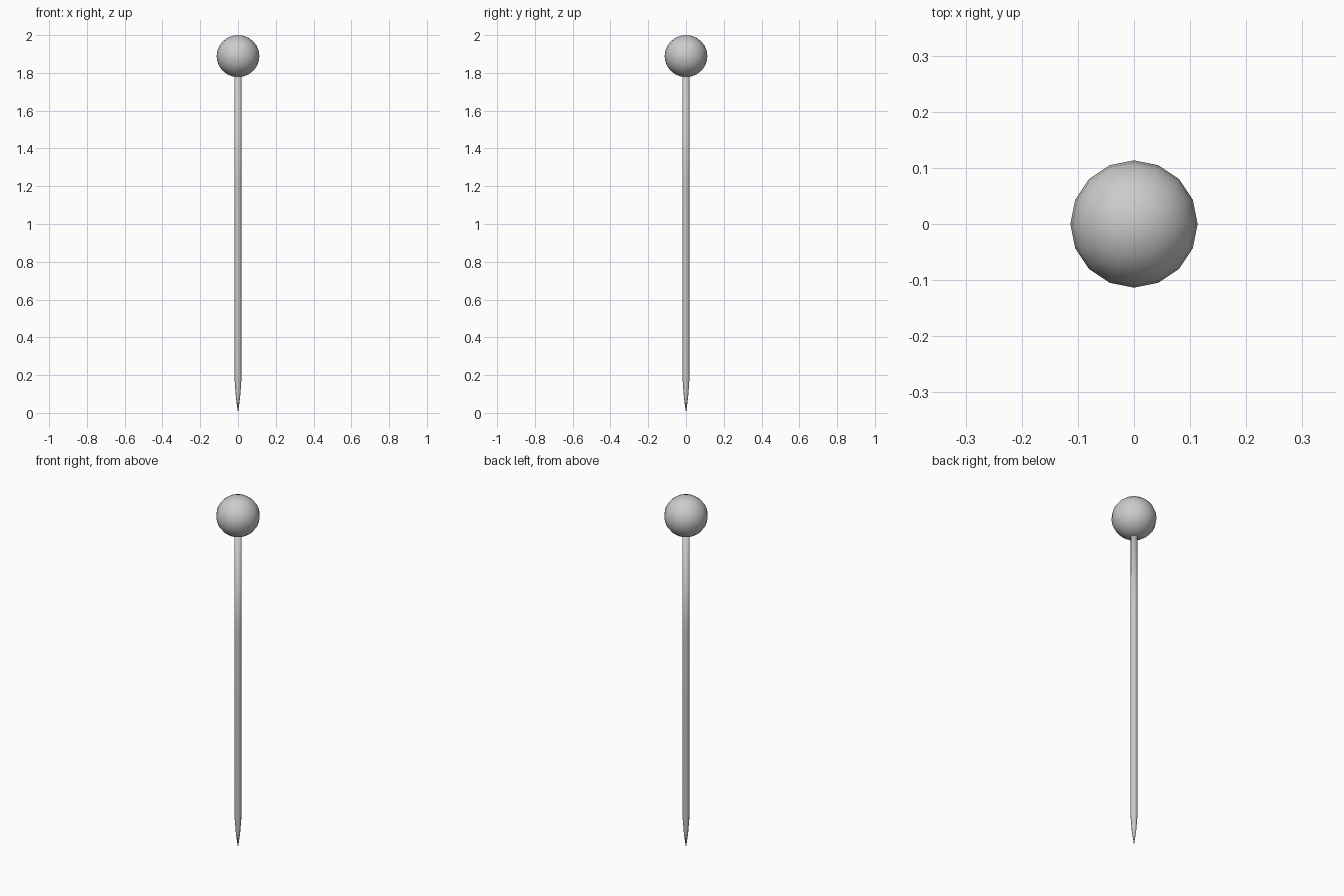
import bpy, bmesh
from math import cos, sin, tau

if "Cube" in bpy.data.objects:
    bpy.data.objects.remove(bpy.data.objects["Cube"])


def lathe(name, profile, sides):
    """Revolve (radius, z) points about z; zero radius makes a single pole."""
    bm = bmesh.new()
    rings = []
    for r, z in profile:
        n = sides if r > 0 else 1
        rings.append([bm.verts.new((r * cos(tau * i / sides), r * sin(tau * i / sides), z))
                      for i in range(n)])
    for a, b in zip(rings, rings[1:]):
        for i in range(sides):
            j = (i + 1) % sides
            quad = [a[i % len(a)], a[j % len(a)], b[j % len(b)], b[i % len(b)]]
            bm.faces.new(list(dict.fromkeys(quad)))
    bmesh.ops.recalc_face_normals(bm, faces=bm.faces)
    return finish(bm, name)


def finish(bm, name):
    mesh = bpy.data.meshes.new(name)
    bm.to_mesh(mesh)
    bm.free()
    mesh.shade_smooth()
    obj = bpy.data.objects.new(name, mesh)
    bpy.context.collection.objects.link(obj)
    return obj


# Round ball head
bm = bmesh.new()
bmesh.ops.create_uvsphere(bm, u_segments=16, v_segments=12, radius=0.1134)
bmesh.ops.scale(bm, vec=(1, 1, 0.98), verts=bm.verts)
bmesh.ops.translate(bm, vec=(0, 0, 2 - 0.1134 * 0.98), verts=bm.verts)
finish(bm, "ball_head")

# Thin shaft with a sharp tapered point, its top buried in the head
lathe("pin_shaft", [(0, 0), (0.011, 0.08), (0.0185, 0.18),
                    (0.0185, 1.23), (0.0185, 1.80), (0, 1.80)], 8)
